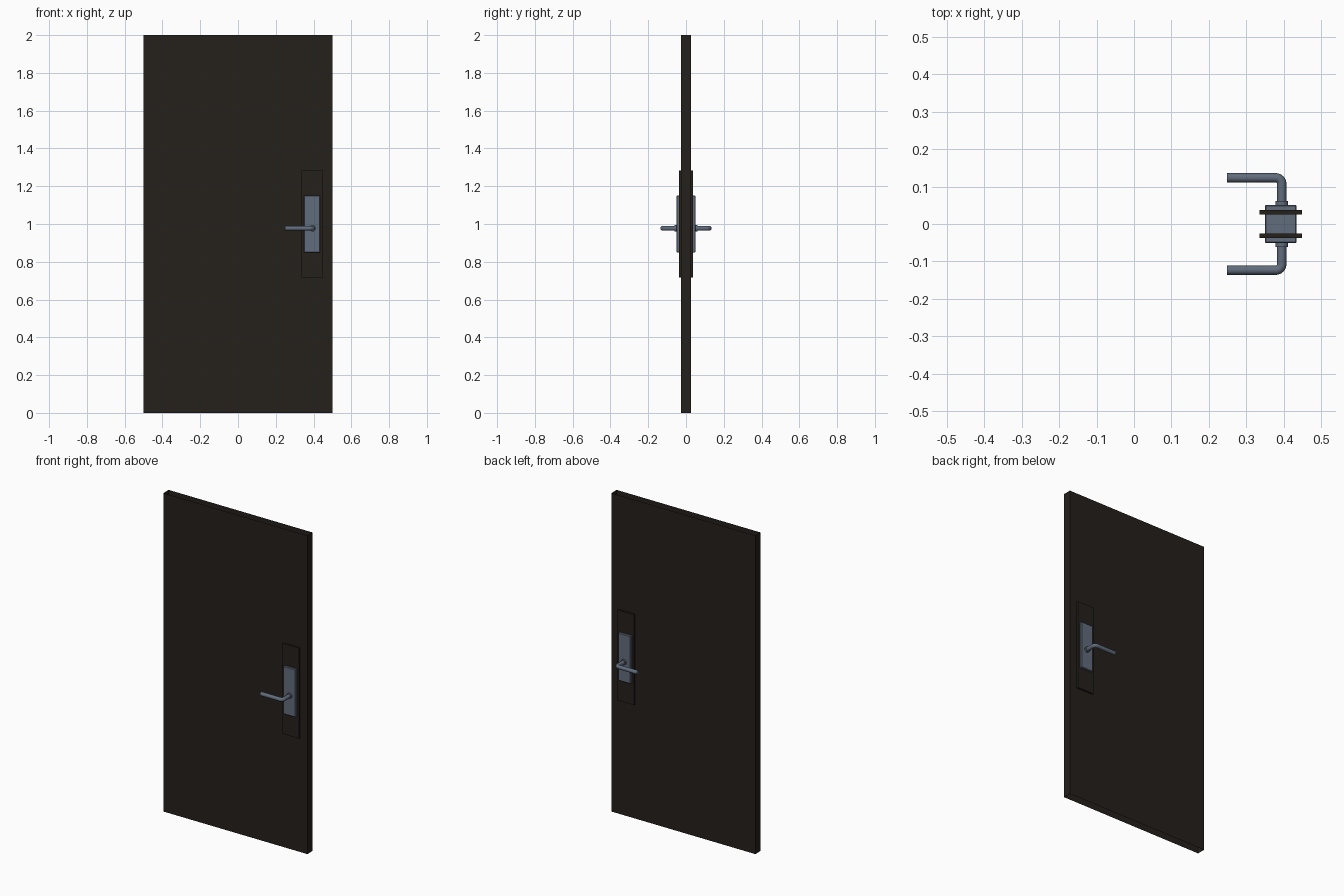
import bpy, bmesh, math
from mathutils import Matrix, Vector

if "Cube" in bpy.data.objects:
    bpy.data.objects.remove(bpy.data.objects["Cube"])


def material(name, rgb):
    m = bpy.data.materials.new(name)
    m.diffuse_color = (*rgb, 1)
    m.use_nodes = True
    m.node_tree.nodes["Principled BSDF"].inputs["Base Color"].default_value = m.diffuse_color
    return m


DARK = material("dark_wood", (0.018, 0.014, 0.011))
STEEL = material("blue_steel", (0.12, 0.15, 0.20))


def finish(name, bm, mat):
    mesh = bpy.data.meshes.new(name)
    bm.to_mesh(mesh)
    bm.free()
    ob = bpy.data.objects.new(name, mesh)
    bpy.context.collection.objects.link(ob)
    mesh.materials.append(mat)
    return ob


def box(name, lo, hi, mat, bevel=0, open_ends=False):
    lo, hi = Vector(lo), Vector(hi)
    bm = bmesh.new()
    bmesh.ops.create_cube(bm, size=1, matrix=Matrix.Translation((lo + hi) / 2)
                          @ Matrix.Diagonal((*(hi - lo), 1)))
    if open_ends:
        bm.normal_update()
        ends = [f for f in bm.faces if abs(f.normal.z) > 0.9]
        bmesh.ops.delete(bm, geom=ends, context='FACES')
    if bevel:
        bmesh.ops.bevel(bm, geom=bm.edges[:], offset=bevel, segments=1, affect='EDGES')
    return finish(name, bm, mat)


def smooth(ob):
    bpy.ops.object.select_all(action='DESELECT')
    ob.select_set(True)
    bpy.context.view_layer.objects.active = ob
    bpy.ops.object.shade_smooth_by_angle(angle=math.radians(35))


# Door leaf: a hollow shell, open at top and bottom
box("door_leaf", (-0.5, -0.026, 0), (0.5, 0.026, 2), DARK, open_ends=True)

# Lock body running through the leaf, showing as a raised plate on each face
box("lock_plate", (0.35, -0.051, 0.85), (0.435, 0.051, 1.15), STEEL, bevel=0.003)

HX, HZ, R = 0.395, 0.977, 0.0125
REACH, BEND = 0.1235, 0.016

for side, s in (("front", -1), ("back", 1)):
    # Dark backing plate
    ys = sorted((s * 0.026, s * 0.037))
    box(side + "_backing_plate", (0.335, ys[0], 0.716), (0.449, ys[1], 1.284), DARK)

    # Collar around the spindle
    bm = bmesh.new()
    bmesh.ops.create_cone(bm, cap_ends=True, segments=32, radius1=0.017, radius2=0.017,
                          depth=0.012, matrix=Matrix.Translation((HX, s * 0.055, HZ))
                          @ Matrix.Rotation(math.pi / 2, 4, 'X'))
    smooth(finish(side + "_collar", bm, STEEL))

    # Bent lever swept along an L-shaped path
    path = [(HX, s * 0.045)]
    for i in range(9):
        a = i / 8 * math.pi / 2
        path.append((HX - BEND + BEND * math.cos(a),
                     s * (REACH - BEND + BEND * math.sin(a))))
    path.append((0.248, s * REACH))
    cu = bpy.data.curves.new(side + "_lever", 'CURVE')
    cu.dimensions = '3D'
    cu.bevel_depth = R
    cu.bevel_resolution = 6
    cu.use_fill_caps = True
    sp = cu.splines.new('POLY')
    sp.points.add(len(path) - 1)
    for p, (x, y) in zip(sp.points, path):
        p.co = (x, y, HZ, 1)
    cu.materials.append(STEEL)
    lever = bpy.data.objects.new(side + "_lever", cu)
    bpy.context.collection.objects.link(lever)
    bpy.ops.object.select_all(action='DESELECT')
    lever.select_set(True)
    bpy.context.view_layer.objects.active = lever
    bpy.ops.object.convert(target='MESH')
    smooth(bpy.context.view_layer.objects.active)
